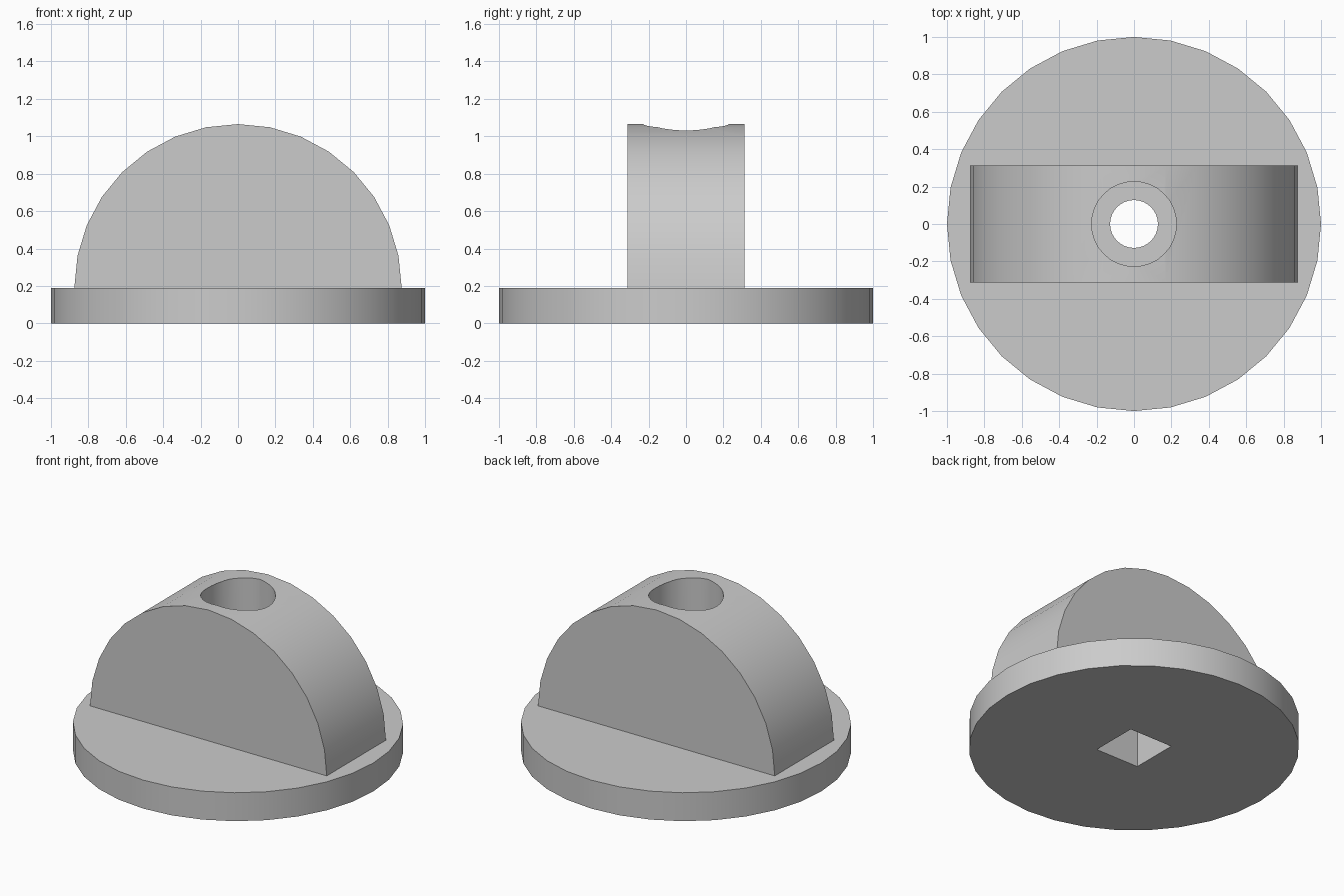
import bpy, math

default = bpy.data.objects.get("Cube")
if default:
    bpy.data.objects.remove(default, do_unlink=True)

GREY = (0.6, 0.6, 0.6, 1.0)
BASE_TOP = 0.19

mat = bpy.data.materials.new("plain grey")
mat.use_nodes = True
mat.diffuse_color = GREY
mat.node_tree.nodes["Principled BSDF"].inputs["Base Color"].default_value = GREY


def cylinder(name, radius, z0, z1, sides=32):
    bpy.ops.mesh.primitive_cylinder_add(vertices=sides, radius=radius, depth=z1 - z0,
                                        location=(0, 0, (z0 + z1) / 2))
    obj = bpy.context.object
    obj.name = name
    obj.data.materials.append(mat)
    return obj


def half_disc(name, radius, thickness, z0, sunk):
    """Upright half disc whose flat edge is sunk a little into the base."""
    profile = [(radius * math.cos(math.pi * i / 16), z0 + radius * math.sin(math.pi * i / 16))
               for i in range(17)]
    profile += [(-radius, z0 - sunk), (radius, z0 - sunk)]
    n, t = len(profile), thickness / 2
    verts = [(x, -t, z) for x, z in profile] + [(x, t, z) for x, z in profile]
    faces = [list(range(n))[::-1], list(range(n, 2 * n))]
    faces += [(i, (i + 1) % n, (i + 1) % n + n, i + n) for i in range(n)]
    mesh = bpy.data.meshes.new(name)
    mesh.from_pydata(verts, [], faces)
    mesh.materials.append(mat)
    obj = bpy.data.objects.new(name, mesh)
    bpy.context.collection.objects.link(obj)
    # consistent outward normals
    bpy.context.view_layer.objects.active = obj
    bpy.ops.object.mode_set(mode='EDIT')
    bpy.ops.mesh.select_all(action='SELECT')
    bpy.ops.mesh.normals_make_consistent(inside=False)
    bpy.ops.object.mode_set(mode='OBJECT')
    return obj


def combine(target, tool, operation):
    tool.hide_render = True
    mod = target.modifiers.new(operation.lower(), 'BOOLEAN')
    mod.operation = operation
    mod.solver = 'EXACT'
    mod.object = tool
    bpy.context.view_layer.objects.active = target
    bpy.ops.object.modifier_apply(modifier=mod.name)
    bpy.data.objects.remove(tool, do_unlink=True)


# Round base with the upright grip joined on top
knob = cylinder("knob_body", 1.0, 0, BASE_TOP)
combine(knob, half_disc("grip", 0.875, 0.625, BASE_TOP, 0.08), 'UNION')

# Wide screw recess from the top, narrow bore through the middle
combine(knob, cylinder("screw_recess", 0.227, 0.69, 1.3), 'DIFFERENCE')
combine(knob, cylinder("screw_bore", 0.128, 0.3, 0.9), 'DIFFERENCE')

# Square shaft socket from below
bpy.ops.mesh.primitive_cube_add(size=1, location=(0, 0, 0.2))
socket = bpy.context.object
socket.name = "shaft_socket"
socket.scale = (0.32, 0.32, 0.6)
socket.data.materials.append(mat)
bpy.context.view_layer.update()
combine(knob, socket, 'DIFFERENCE')

# Smooth curved walls, sharp rims
bpy.ops.object.select_all(action='DESELECT')
knob.select_set(True)
bpy.context.view_layer.objects.active = knob
bpy.ops.object.shade_smooth_by_angle(angle=math.radians(30))
